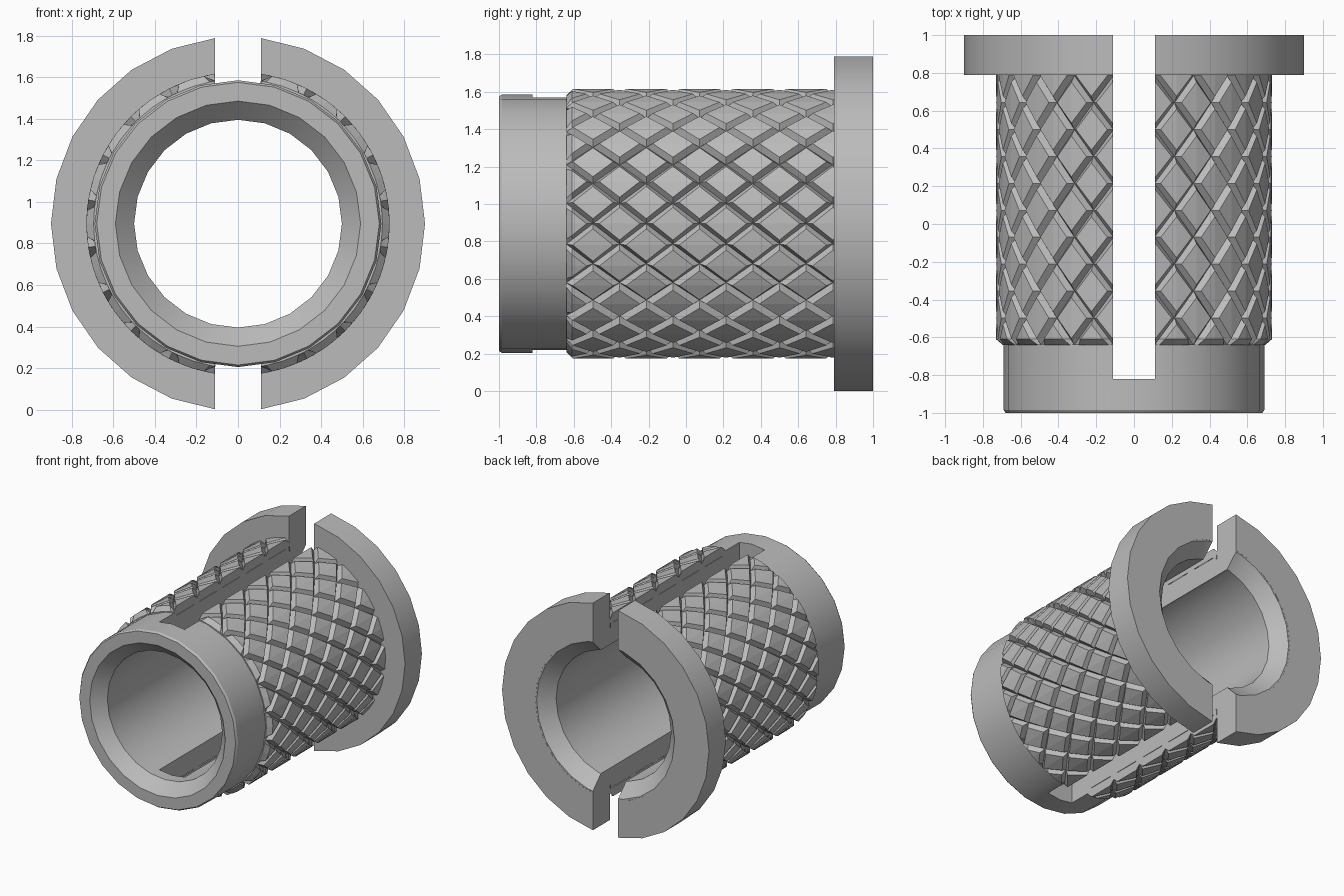
import bpy, bmesh
from math import sin, cos, tau, radians, hypot

if "Cube" in bpy.data.objects:
    bpy.data.objects.remove(bpy.data.objects["Cube"], do_unlink=True)

AXIS_Z = 0.895
SLOT = 0.11
KNURL_START, KNURL_END = -0.64, 0.79

steel = bpy.data.materials.new("grey_steel")
steel.use_nodes = True
steel.diffuse_color = (0.5, 0.5, 0.5, 1)
steel.node_tree.nodes["Principled BSDF"].inputs["Base Color"].default_value = steel.diffuse_color


def add_object(name, bm):
    bmesh.ops.recalc_face_normals(bm, faces=bm.faces)
    mesh = bpy.data.meshes.new(name)
    bm.to_mesh(mesh)
    bm.free()
    mesh.materials.append(steel)
    obj = bpy.data.objects.new(name, mesh)
    bpy.context.collection.objects.link(obj)
    obj.location.z = AXIS_Z
    return obj


def polar(r, angle, y):
    return (r * cos(angle), y, r * sin(angle))


def lathe(name, profile, sides):
    """Turn a closed (radius, y) profile around the y axis."""
    bm = bmesh.new()
    rings = [[bm.verts.new(polar(r, tau * i / sides, y)) for r, y in profile]
             for i in range(sides)]
    for i in range(sides):
        a, b = rings[i], rings[(i + 1) % sides]
        for j in range(len(profile)):
            k = (j + 1) % len(profile)
            bm.faces.new((a[j], b[j], b[k], a[k]))
    return add_object(name, bm)


def cut_and_smooth(obj, cutter):
    bpy.ops.object.select_all(action="DESELECT")
    obj.select_set(True)
    bpy.context.view_layer.objects.active = obj
    mod = obj.modifiers.new("slot", "BOOLEAN")
    mod.operation = "DIFFERENCE"
    mod.solver = "EXACT"
    mod.object = cutter
    bpy.ops.object.modifier_apply(modifier=mod.name)
    bpy.ops.object.shade_smooth_by_angle(angle=radians(28))


# Hollow body with chamfered bore, and the rear flange
body = lathe("sleeve_body", [
    (0.5, -0.91), (0.59, -1), (0.68, -1), (0.69, -0.985), (0.69, KNURL_START),
    (0.66, KNURL_START), (0.66, 0.999), (0.6, 0.999), (0.5, 0.9)], 24)
flange = lathe("rear_flange", [(0.61, 0.79), (0.9, 0.79), (0.9, 1), (0.61, 1)], 26)

# Slot through top and bottom, open at the rear
bm = bmesh.new()
bmesh.ops.create_cube(bm, size=1)
for v in bm.verts:
    v.co.x *= 2 * SLOT
    v.co.y = -0.82 if v.co.y < 0 else 1.2
    v.co.z *= 3
cutter = add_object("slot_cutter", bm)
cutter.hide_render = True
for part in (body, flange):
    cut_and_smooth(part, cutter)
bpy.data.objects.remove(cutter, do_unlink=True)

# Diamond knurling: each cell is a raised flat top with sloping flanks
COLUMNS, PITCH, INSET = 20, 0.285, 0.76
half_angle = tau / COLUMNS / 2
bm = bmesh.new()
for column in range(2 * COLUMNS):
    angle = column * half_angle
    for row in range(-5, 3):
        y = 0.5 + PITCH * (row + 0.5 * (column % 2))
        low, top = [], []
        for da, dy in ((1, 0), (0, 1), (-1, 0), (0, -1)):
            a, d = da * half_angle, dy * PITCH / 2
            low.append(bm.verts.new(polar(0.695, angle + a, y + d)))
            top.append(bm.verts.new(polar(0.73, angle + a * INSET, y + d * INSET)))
        bm.faces.new((top[0], top[1], top[3]))
        bm.faces.new((top[1], top[2], top[3]))
        for i in range(4):
            j = (i + 1) % 4
            bm.faces.new((low[i], low[j], top[j], top[i]))
bmesh.ops.remove_doubles(bm, verts=bm.verts, dist=0.0005)


def slice_at(point, normal, clear=False):
    bmesh.ops.bisect_plane(bm, geom=bm.verts[:] + bm.edges[:] + bm.faces[:],
                           plane_co=point, plane_no=normal, clear_outer=clear)


# Trim the ends, bevel the front edge and open the slot
slice_at((0, KNURL_END, 0), (0, 1, 0), True)
slice_at((0, KNURL_START, 0), (0, -1, 0), True)
slice_at((0, KNURL_START + 0.03, 0), (0, 1, 0))
for v in bm.verts:
    r = hypot(v.co.x, v.co.z)
    if v.co.y < KNURL_START + 0.02 and r > 0.695:
        v.co.x *= 0.695 / r
        v.co.z *= 0.695 / r
for x in (-SLOT, SLOT):
    slice_at((x, 0, 0), (1, 0, 0))
inside = [f for f in bm.faces if abs(f.calc_center_median().x) < SLOT - 0.0001]
bmesh.ops.delete(bm, geom=inside, context="FACES")

# Walls from the open borders down into the body
border = [e for e in bm.edges if e.is_boundary]
walls = bmesh.ops.extrude_edge_only(bm, edges=border)["geom"]
for v in walls:
    if isinstance(v, bmesh.types.BMVert):
        v.co.z *= 0.9
        if abs(v.co.x) > SLOT + 0.001:
            v.co.x *= 0.9
add_object("diamond_knurling", bm)
